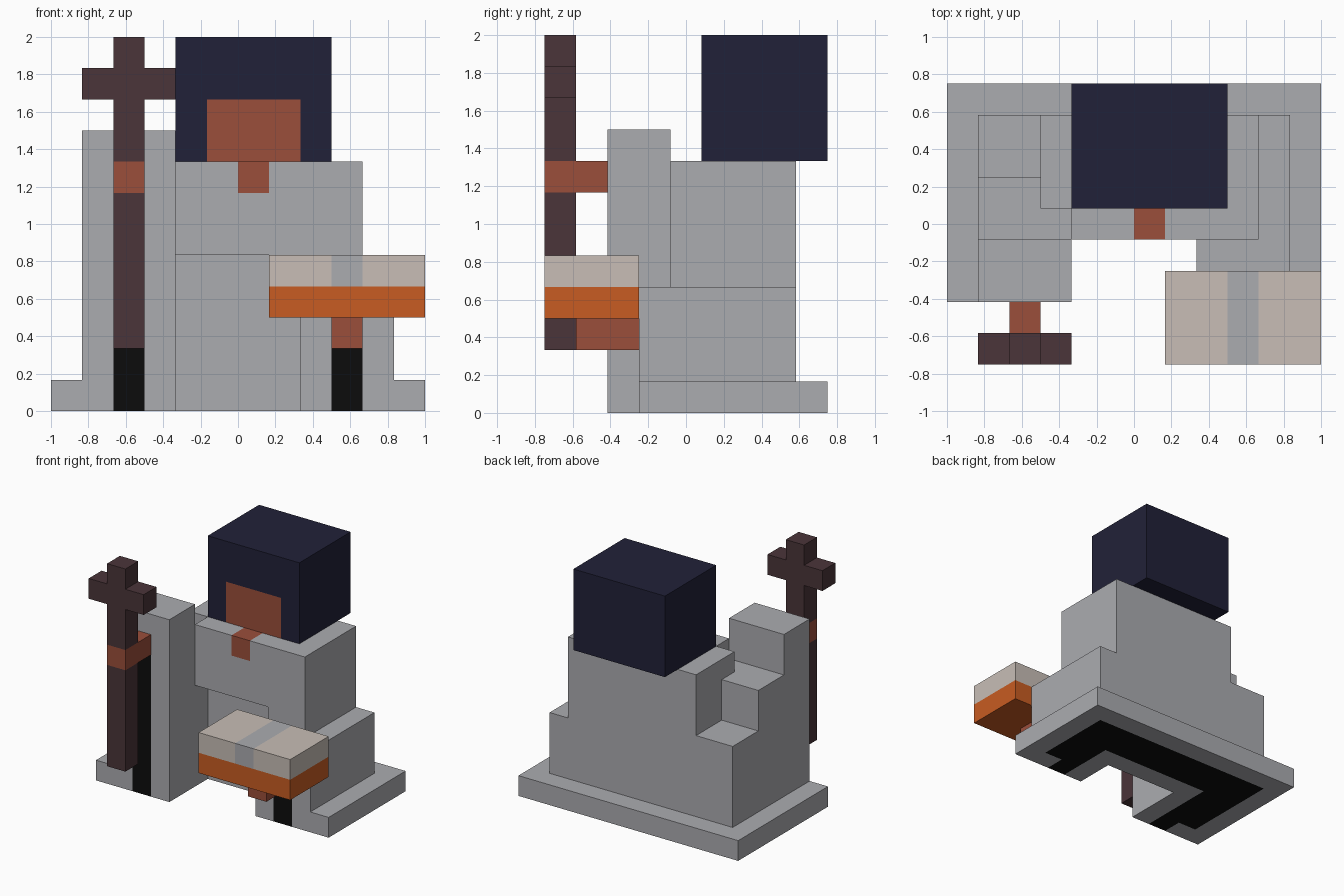
import bpy, bmesh
from mathutils import Vector

if "Cube" in bpy.data.objects:
    bpy.data.objects.remove(bpy.data.objects["Cube"])

U = 1 / 6                        # block size: the model is 12 x 9 x 12 blocks
ORIGIN = Vector((-1, -0.75, 0))
owner = {}                       # block -> part name


def material(name, *rgb):
    m = bpy.data.materials.new(name)
    m.diffuse_color = (*rgb, 1)
    m.use_nodes = True
    m.node_tree.nodes["Principled BSDF"].inputs["Base Color"].default_value = m.diffuse_color
    return m


def fill(part, x, y, z):
    """Give a box of blocks to a part; None carves it away."""
    for i in range(*x):
        for j in range(*y):
            for k in range(*z):
                if part:
                    owner[i, j, k] = part
                else:
                    owner.pop((i, j, k), None)


def build(name, mat):
    """Mesh only the outward faces of one part, merged into large flat faces."""
    bm = bmesh.new()
    for cell in [c for c in owner if owner[c] == name]:
        for axis in range(3):
            for side in range(2):
                near = list(cell)
                near[axis] += 2 * side - 1
                if tuple(near) in owner:
                    continue
                u, v = Vector(), Vector()
                u[(axis + 1) % 3] = v[(axis + 2) % 3] = 1
                p = Vector(cell)
                p[axis] += side
                quad = [bm.verts.new(ORIGIN + q * U) for q in (p, p + u, p + u + v, p + v)]
                bm.faces.new(quad if side else quad[::-1])
    bmesh.ops.remove_doubles(bm, verts=bm.verts, dist=0.001)
    bmesh.ops.dissolve_limit(bm, angle_limit=0.01, verts=bm.verts, edges=bm.edges)
    mesh = bpy.data.meshes.new(name)
    bm.to_mesh(mesh)
    bm.free()
    mesh.materials.append(mat)
    bpy.context.collection.objects.link(bpy.data.objects.new(name, mesh))


# Robe: hem, skirt, chest, raised sleeve and the steps behind it
fill("robe", (0, 12), (3, 9), (1,))
fill("robe", (4,), (2, 4), (1,))
fill("robe", (1, 11), (3, 8), (4,))
fill("robe", (4, 10), (4, 8), (8,))
fill("robe", (1, 3), (6, 8), (5,))
fill("robe", (1, 4), (4, 6), (7,))
fill("robe", (3, 4), (5, 8), (8,))
fill("robe", (1, 4), (2, 4), (9,))

# Black lining: U shape underneath, with a slit up the front of each side
fill("robe_lining", (1, 11), (6, 8), (1,))
fill("robe_lining", (1, 3), (3, 6), (1,))
fill("robe_lining", (9, 11), (4, 6), (1,))
fill("robe_lining", (2, 3), (2, 3), (7,))
fill("robe_lining", (9, 10), (3, 4), (2,))

# Gap between the legs
fill(None, (4, 8), (3, 5), (5,))

# Head
fill("hood", (4, 9), (5, 9), (8, 12))
fill("face", (5, 8), (5, 6), (8, 10))
fill("neck", (6, 7), (4, 5), (7, 8))

# Cross staff and the hand round it
fill("cross_staff", (2, 3), (1,), (2, 12))
fill("cross_staff", (1, 4), (1,), (10, 11))
fill("staff_hand", (2, 3), (2,), (7, 8))

# Open book on the other hand
fill("book_cover", (7, 12), (3,), (3, 4))
fill("book_pages", (7, 12), (3,), (4, 5))
fill("page_ribbon", (9, 10), (3,), (4, 5))
fill("book_hand", (9, 10), (1, 3), (2, 3))

grey = material("grey cloth", 0.407, 0.413, 0.434)
skin = material("red brown skin", 0.328, 0.077, 0.043)
colours = {
    "robe": grey,
    "page_ribbon": grey,
    "robe_lining": material("black lining", 0.0037, 0.0037, 0.0037),
    "hood": material("dark navy", 0.0152, 0.0152, 0.040),
    "face": skin,
    "neck": skin,
    "staff_hand": skin,
    "book_hand": skin,
    "cross_staff": material("dark wood", 0.069, 0.035, 0.041),
    "book_cover": material("orange", 0.578, 0.107, 0.016),
    "book_pages": material("cream", 0.578, 0.515, 0.468),
}
for name, mat in colours.items():
    build(name, mat)
